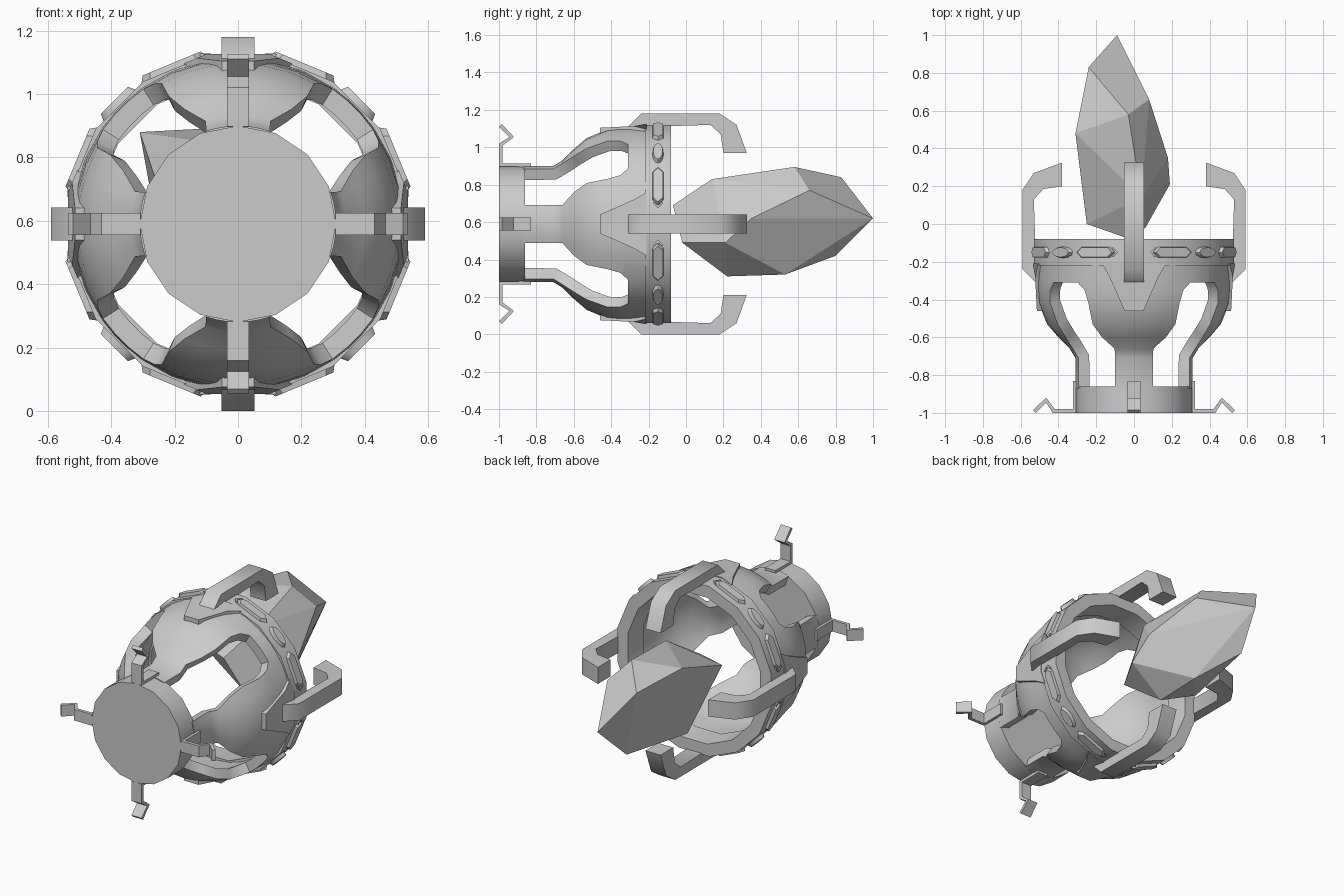
import bpy, bmesh
from math import sin, cos, radians
from mathutils import Vector

if "Cube" in bpy.data.objects:
    bpy.data.objects.remove(bpy.data.objects["Cube"])

CZ = 0.59  # height of the lamp's long axis, which runs along y


def place(u, y, h, a):
    """Tangent offset u, position y, radial distance h, at angle a around the axis."""
    a = radians(a)
    return Vector((u * cos(a) + h * sin(a), y, CZ - u * sin(a) + h * cos(a)))


def finish(name, bm, smooth=None, thickness=0):
    if not thickness:
        bmesh.ops.recalc_face_normals(bm, faces=bm.faces[:])
    me = bpy.data.meshes.new(name)
    bm.to_mesh(me)
    bm.free()
    ob = bpy.data.objects.new(name, me)
    bpy.context.collection.objects.link(ob)
    bpy.ops.object.select_all(action='DESELECT')
    ob.select_set(True)
    bpy.context.view_layer.objects.active = ob
    if thickness:
        mod = ob.modifiers.new("thickness", 'SOLIDIFY')
        mod.thickness, mod.offset = thickness, -1
        bpy.ops.object.modifier_apply(modifier=mod.name)
    if smooth:
        bpy.ops.object.shade_smooth_by_angle(angle=radians(smooth))
    return ob


def bridge(bm, low, high):
    """Closed solid between two matching outlines."""
    a = [bm.verts.new(p) for p in low]
    b = [bm.verts.new(p) for p in high]
    bm.faces.new(a)
    bm.faces.new(b)
    n = len(a)
    for i in range(n):
        j = (i + 1) % n
        bm.faces.new((a[i], a[j], b[j], b[i]))


def side_profile(bm, outline, half, a):
    """(y, h) outline given thickness across the tangent."""
    bridge(bm, [place(-half, y, h, a) for y, h in outline],
           [place(half, y, h, a) for y, h in outline])


def raised(bm, outline, h0, h1, top, a):
    """(u, y) outline raised from h0 to h1, shrinking by factor top."""
    cu = sum(p[0] for p in outline) / len(outline)
    cy = sum(p[1] for p in outline) / len(outline)
    bridge(bm, [place(u, y, h0, a) for u, y in outline],
           [place(cu + (u - cu) * top, cy + (y - cy) * top, h1, a) for u, y in outline])


QUARTERS = (0, 90, 180, 270)

# Base drum
bm = bmesh.new()
bridge(bm, [place(0, -1, 0.31, i * 22.5) for i in range(16)],
       [place(0, -0.86, 0.31, i * 22.5) for i in range(16)])
finish("base_drum", bm, 30)

# Bell body: four arms that widen and merge, leaving four windows
rows = [(-0.87, 0.31, 19), (-0.71, 0.31, 19), (-0.66, 0.34, 17.5), (-0.60, 0.40, 25),
        (-0.53, 0.46, 28.5), (-0.42, 0.505, 28.5), (-0.35, 0.515, 30.5),
        (-0.31, 0.52, 35), (-0.20, 0.525, 35)]
ARM, GAP = 6, 3
bm = bmesh.new()
grid = []
for y, r, h in rows:
    angs = []
    for q in QUARTERS:
        angs += [q - h + 2 * h * j / ARM for j in range(ARM)]
        angs += [q + h + (90 - 2 * h) * j / GAP for j in range(GAP)]
    grid.append([bm.verts.new(place(0, y, r, a)) for a in angs])
n = len(grid[0])
for i in range(len(rows) - 1):
    for j in range(n):
        if j % (ARM + GAP) < ARM or i == len(rows) - 2:
            k = (j + 1) % n
            bm.faces.new((grid[i][j], grid[i][k], grid[i + 1][k], grid[i + 1][j]))
loose = [v for v in bm.verts if not v.link_faces]
bmesh.ops.delete(bm, geom=loose, context='VERTS')
finish("bell_body", bm, 45, thickness=0.06)

# Sixteen-sided rim ring
bm = bmesh.new()
section = [(-0.22, 0.54), (-0.08, 0.54), (-0.08, 0.465), (-0.22, 0.455)]
loops = [[bm.verts.new(place(0, y, r, 11.25 + 22.5 * i)) for y, r in section] for i in range(16)]
for i in range(16):
    p, q = loops[i], loops[(i + 1) % 16]
    for j in range(4):
        k = (j + 1) % 4
        bm.faces.new((p[j], p[k], q[k], q[j]))
finish("rim_ring", bm, 30)

# Rim ornaments: long hexagonal bars, oval studs and arrowheads
Y = -0.15
bars, studs, arrows = bmesh.new(), bmesh.new(), bmesh.new()
bar = [(-0.115, Y), (-0.085, Y + 0.03), (0.085, Y + 0.03), (0.115, Y), (0.085, Y - 0.03), (-0.085, Y - 0.03)]
oval = [(0.075 * cos(radians(30 * i)), Y + 0.032 * sin(radians(30 * i))) for i in range(12)]
for q in QUARTERS:
    raised(studs, oval, 0.52, 0.552, 0.8, q + 45)
    for s in (-1, 1):
        raised(bars, bar, 0.52, 0.548, 0.86, q + s * 22.5)
        raised(arrows, [(s * u, Y + v) for u, v in
                        ((0.085, 0), (0.108, 0.025), (0.12, 0.025), (0.10, 0), (0.12, -0.025), (0.108, -0.025))],
               0.50, 0.538, 1, q)
finish("rim_bars", bars)
finish("rim_studs", studs, 35)
finish("rim_arrowheads", arrows)

# Shield plates (wrapped and sloped), hooked prongs and base clips, one of each per quarter
shield = [(-0.17, -0.21), (-0.1, -0.21), (0.1, -0.21), (0.17, -0.21), (0.13, -0.28),
          (0.05, -0.46), (-0.05, -0.46), (-0.13, -0.28)]
prong = [(-0.31, 0.52), (-0.24, 0.59), (0.18, 0.59), (0.27, 0.53), (0.325, 0.38),
         (0.20, 0.38), (0.185, 0.48), (0.13, 0.53), (-0.2, 0.52)]
clip = [(-0.83, 0.305), (-0.83, 0.324), (-0.98, 0.324), (-0.98, 0.42), (-0.92, 0.465), (-0.985, 0.535),
        (-1.0, 0.52), (-0.945, 0.465), (-1.0, 0.43), (-1.0, 0.308)]
shields, prongs, clips = bmesh.new(), bmesh.new(), bmesh.new()
for q in QUARTERS:
    def plate(h):
        return [place(u, y, h - max(0, abs(u) - 0.1) * 0.42 + min(0, y + 0.28) * 0.12, q) for u, y in shield]
    bridge(shields, plate(0.48), plate(0.536))
    side_profile(prongs, prong, 0.052, q)
    side_profile(clips, clip, 0.035, q)
finish("shield_plates", shields)
finish("hooked_prongs", prongs, 80)
finish("base_clips", clips)

# Faceted crystal floating in the mouth
points = [(-0.09, 1.0, 0.62), (-0.24, 0.83, 0.84), (-0.03, 0.58, 0.895), (-0.31, 0.48, 0.88),
          (0.08, 0.66, 0.77), (0.04, 0.14, 0.83), (0.18, 0.35, 0.62), (0.19, 0.21, 0.49),
          (-0.05, -0.07, 0.69), (-0.25, 0.0, 0.70), (0.06, -0.02, 0.49), (-0.02, 0.22, 0.31),
          (-0.02, 0.53, 0.32), (-0.22, 0.30, 0.38), (-0.15, 0.80, 0.42)]
bm = bmesh.new()
for p in points:
    bm.verts.new(p)
bmesh.ops.convex_hull(bm, input=bm.verts[:])
bmesh.ops.dissolve_limit(bm, angle_limit=radians(6), verts=bm.verts[:], edges=bm.edges[:])
finish("crystal", bm)
